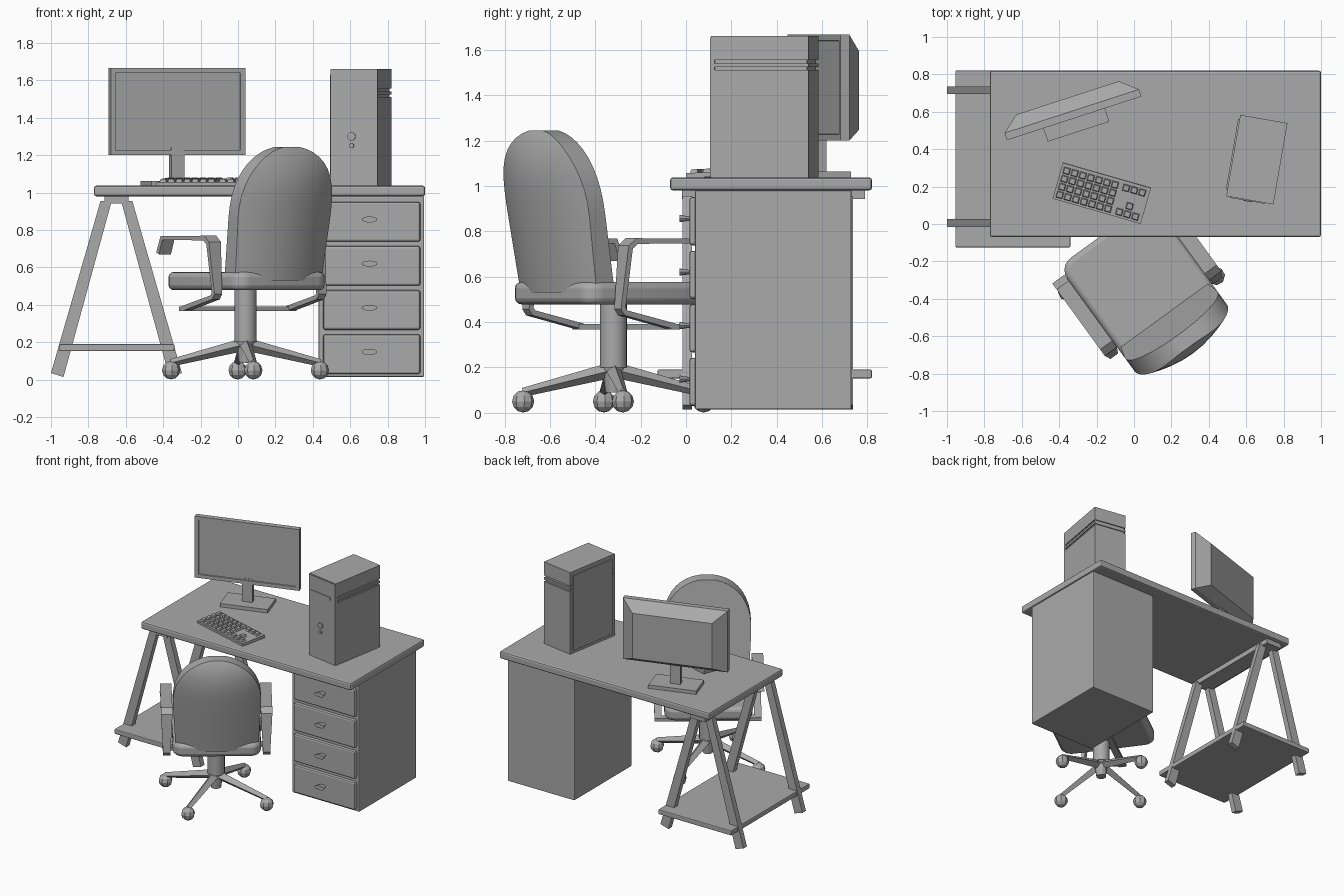
import bpy, bmesh
from math import sin, cos, pi, radians
from mathutils import Matrix, Vector

cube = bpy.data.objects.get("Cube")
if cube:
    bpy.data.objects.remove(cube)

grey = bpy.data.materials.new("plain grey")
grey.use_nodes = True
COLOR = (0.4, 0.4, 0.4, 1)
grey.diffuse_color = COLOR
grey.node_tree.nodes["Principled BSDF"].inputs["Base Color"].default_value = COLOR


def place(x, y, z=0, turn=0):
    return Matrix.Translation((x, y, z)) @ Matrix.Rotation(radians(turn), 4, "Z")


WORLD = Matrix()


def finish(bm, name, frame=WORLD, bevel=0, segments=2, smooth=False):
    bmesh.ops.recalc_face_normals(bm, faces=bm.faces)
    mesh = bpy.data.meshes.new(name)
    bm.to_mesh(mesh)
    bm.free()
    mesh.materials.append(grey)
    obj = bpy.data.objects.new(name, mesh)
    bpy.context.collection.objects.link(obj)
    obj.matrix_world = frame
    if bevel:
        mod = obj.modifiers.new("rounding", "BEVEL")
        mod.width, mod.segments = bevel, segments
    if smooth:
        bpy.ops.object.select_all(action="DESELECT")
        obj.select_set(True)
        bpy.context.view_layer.objects.active = obj
        bpy.ops.object.shade_smooth_by_angle(angle=radians(40))
    return obj


def add_box(bm, x, y, z):
    """Box between the given (low, high) ranges."""
    spans = (x, y, z)
    mat = Matrix.Translation([(a + b) / 2 for a, b in spans])
    mat = mat @ Matrix.Diagonal([b - a for a, b in spans] + [1])
    return bmesh.ops.create_cube(bm, size=1, matrix=mat)["verts"]


def box(name, x, y, z, frame=WORLD, **kw):
    bm = bmesh.new()
    add_box(bm, x, y, z)
    return finish(bm, name, frame, **kw)


def cone(name, start, end, r1, r2, sides, frame=WORLD, flat=1, **kw):
    """Cylinder or taper between two points."""
    a, b = Vector(start), Vector(end)
    turn = (b - a).to_track_quat("Z", "Y").to_matrix().to_4x4()
    bm = bmesh.new()
    bmesh.ops.create_cone(bm, cap_ends=True, segments=sides, radius1=r1, radius2=r2,
                          depth=(b - a).length,
                          matrix=Matrix.Translation((a + b) / 2) @ turn @ Matrix.Diagonal((1, flat, 1, 1)))
    return finish(bm, name, frame, **kw)


def prism(name, outline, low, high, axis, frame=WORLD, **kw):
    """Extrude an outline along x, y or z."""
    def at(p, d):
        v = list(p)
        v.insert("xyz".index(axis), d)
        return v
    bm = bmesh.new()
    face = bm.faces.new([bm.verts.new(at(p, low)) for p in outline])
    new = bmesh.ops.extrude_face_region(bm, geom=[face])["geom"]
    for v in new:
        if isinstance(v, bmesh.types.BMVert):
            v.co["xyz".index(axis)] = high
    return finish(bm, name, frame, **kw)


# Desk top and drawer cabinet
box("desk_top", (-.77, 1), (-.07, .82), (.98, 1.037), bevel=.012)
box("drawer_cabinet", (.43, .995), (.04, .73), (.015, .98), bevel=.006)
for i in range(4):
    z = .03 + .236 * i
    box(f"drawer_{i + 1}", (.455, .975), (.015, .05), (z, z + .212), bevel=.012)
    cone(f"drawer_knob_{i + 1}", (.703, .016, z + .118), (.703, -.028, z + .118),
         .024, .042, 16, flat=.38)

# Trestle
for row, y in (("front", .005), ("back", .715)):
    for side in (-1, 1):
        outline = [(-.65 + side * dx, z) for dx, z in
                   ((.35, .035), (.283, .014), (.025, .955), (.085, .955))]
        prism(f"trestle_leg_{row}_{'left' if side > 0 else 'right'}", outline, y - .021, y + .021, "y")
box("trestle_top_rail", (-.715, -.585), (-.018, .79), (.942, .982))
box("trestle_shelf", (-.955, -.34), (-.125, .82), (.152, .19), bevel=.006)

# Monitor
mon = place(-.32, .565, 0, 18)
bm = bmesh.new()
add_box(bm, (-.378, .378), (0, .04), (1.2, 1.667))
bm.faces.ensure_lookup_table()
back = max(bm.faces, key=lambda f: f.calc_center_median().y)
front = min(bm.faces, key=lambda f: f.calc_center_median().y)
bmesh.ops.inset_individual(bm, faces=[front], thickness=.038, depth=0)
bmesh.ops.inset_individual(bm, faces=[front], thickness=.002, depth=-.008)
new = bmesh.ops.extrude_face_region(bm, geom=[back])["geom"]
for v in new:
    if isinstance(v, bmesh.types.BMVert):
        v.co = (v.co.x * .76, .115, 1.42 + (v.co.z - 1.433) * .74)
bmesh.ops.delete(bm, geom=[back], context="FACES_ONLY")
finish(bm, "monitor_screen", mon)
box("monitor_post", (-.037, .037), (.005, .045), (1.05, 1.24), mon)
box("monitor_base", (-.173, .173), (-.075, .115), (1.037, 1.063), mon)

# Computer tower, with two grooves running round the sides
tower = place(.655, .345, 0, -9.8)
body = bmesh.new()
add_box(body, (-.126, .13), (-.215, .22), (1.037, 1.51))
add_box(body, (-.126, .13), (-.215, .22), (1.524, 1.54))
add_box(body, (-.126, .13), (-.215, .22), (1.556, 1.66))
add_box(body, (-.118, .122), (-.208, .212), (1.5, 1.57))
finish(body, "tower_body", tower)
box("tower_front_panel", (-.126, .13), (-.221, -.2), (1.04, 1.655), tower)
box("tower_side_panel", (-.134, -.12), (-.185, .195), (1.06, 1.63), tower)
box("tower_disc_tray", (-.105, .085), (-.226, -.22), (1.522, 1.544), tower)
for name, z, r in (("power_button", 1.3, .022), ("reset_button", 1.25, .013)):
    cone(name, (-.01, -.215, z), (-.01, -.23, z), r, r, 16, tower)

# Keyboard
keyboard = place(-.172, .165, 1.037, -16) @ Matrix.Rotation(radians(3), 4, "X")
box("keyboard_base", (-.245, .245), (-.1, .1), (.002, .024), keyboard)
keys = bmesh.new()
spots = [(c, r) for c in range(7) for r in range(4)]
spots += [(c + 7.4, r) for c in range(3) for r in (0, 3)] + [(8.4, 1)]
for c, r in spots:
    x, y = -.232 + c * .0447, -.088 + r * .0445
    top = add_box(keys, (x, x + .037), (y, y + .037), (.022, .04))
    mid = Vector((x + .0185, y + .0185, 0))
    for v in top:
        if v.co.z > .03:
            v.co.xy = mid.xy + (v.co.xy - mid.xy) * .75
finish(keys, "keyboard_keys", keyboard)

# Chair seat: rounded outline with bevelled rim
chair = place(.04, -.32, 0, 36)


def rounded(hx, y0, y1, r, steps=5):
    pts = []
    for q, (cx, cy) in enumerate(((hx - r, y1 - r), (r - hx, y1 - r), (r - hx, y0 + r), (hx - r, y0 + r))):
        for s in range(steps + 1):
            a = pi / 2 * (q + s / steps)
            pts.append((cx + r * cos(a), cy + r * sin(a)))
    return pts


prism("chair_seat", rounded(.305, -.355, .335, .08), .478, .576, "z", chair,
      bevel=.028, segments=3, smooth=True)

# Chair backrest: arched panel, flat in front, bulging and leaning backwards
bm = bmesh.new()
ROWS, COLS = 16, 12
layers = []
for sheet in (0, 1):
    grid = []
    for i in range(ROWS + 1):
        t = sin(pi / 2 * i / ROWS)
        z = .53 + .715 * t
        arch = max(0, (z - .9) / .348)
        half = (.285 + .02 * min(1, (z - .53) / .35)) * (1 - arch ** 2.3) ** .5
        row = []
        for j in range(COLS + 1):
            s = -cos(pi * j / COLS)
            x = half * s
            y = -.2 - .19 * (z - .53)
            if sheet:
                y -= (.085 + .085 * (1 - (x / .31) ** 2)) * (1 - .5 * arch ** 3)
            row.append(bm.verts.new((x, y, z)))
        grid.append(row)
    layers.append(grid)
    for i in range(ROWS):
        for j in range(COLS):
            bm.faces.new((grid[i][j], grid[i][j + 1], grid[i + 1][j + 1], grid[i + 1][j]))
bmesh.ops.bridge_loops(bm, edges=[e for e in bm.edges if e.is_boundary])
finish(bm, "chair_backrest", chair, bevel=.02, segments=3, smooth=True).modifiers[0].angle_limit = radians(50)

# Armrests: a bent strap on each side, tied to the column below
strap = [(.27, .675), (.235, .757), (-.15, .757), (-.185, .73), (-.215, .46), (-.2, .44), (.07, .38)]
for side, label in ((1, "left"), (-1, "right")):
    bm = bmesh.new()
    pairs = [[bm.verts.new((side * x, y, z)) for x in (.305 if k < 4 else .32, .385 if k < 4 else .37)]
             for k, (y, z) in enumerate(strap)]
    for a, b in zip(pairs, pairs[1:]):
        bm.faces.new((a[0], a[1], b[1], b[0]))
    arm = finish(bm, f"armrest_{label}", chair)
    mod = arm.modifiers.new("thickness", "SOLIDIFY")
    mod.thickness, mod.offset = .026, 0
    box(f"armrest_tie_{label}", sorted((0, side * .37)), (.045, .095), (.368, .392), chair)

# Swivel column, star base and casters
cone("chair_column", (0, 0, .2), (0, 0, .49), .06, .06, 20, chair, smooth=True)
cone("chair_hub", (0, 0, .09), (0, 0, .21), .035, .05, 12, chair)
base = place(.04, -.32, 0, 6)
for i in range(4):
    dx, dy = cos(i * pi / 2), sin(i * pi / 2)
    cone(f"base_leg_{i + 1}", (.02 * dx, .02 * dy, .185), (.4 * dx, .4 * dy, .09), .034, .02, 4, base)
    bm = bmesh.new()
    bmesh.ops.create_uvsphere(bm, u_segments=8, v_segments=6, radius=.049,
                              matrix=Matrix.Translation((.4 * dx, .4 * dy, .05)))
    finish(bm, f"caster_{i + 1}", base)
